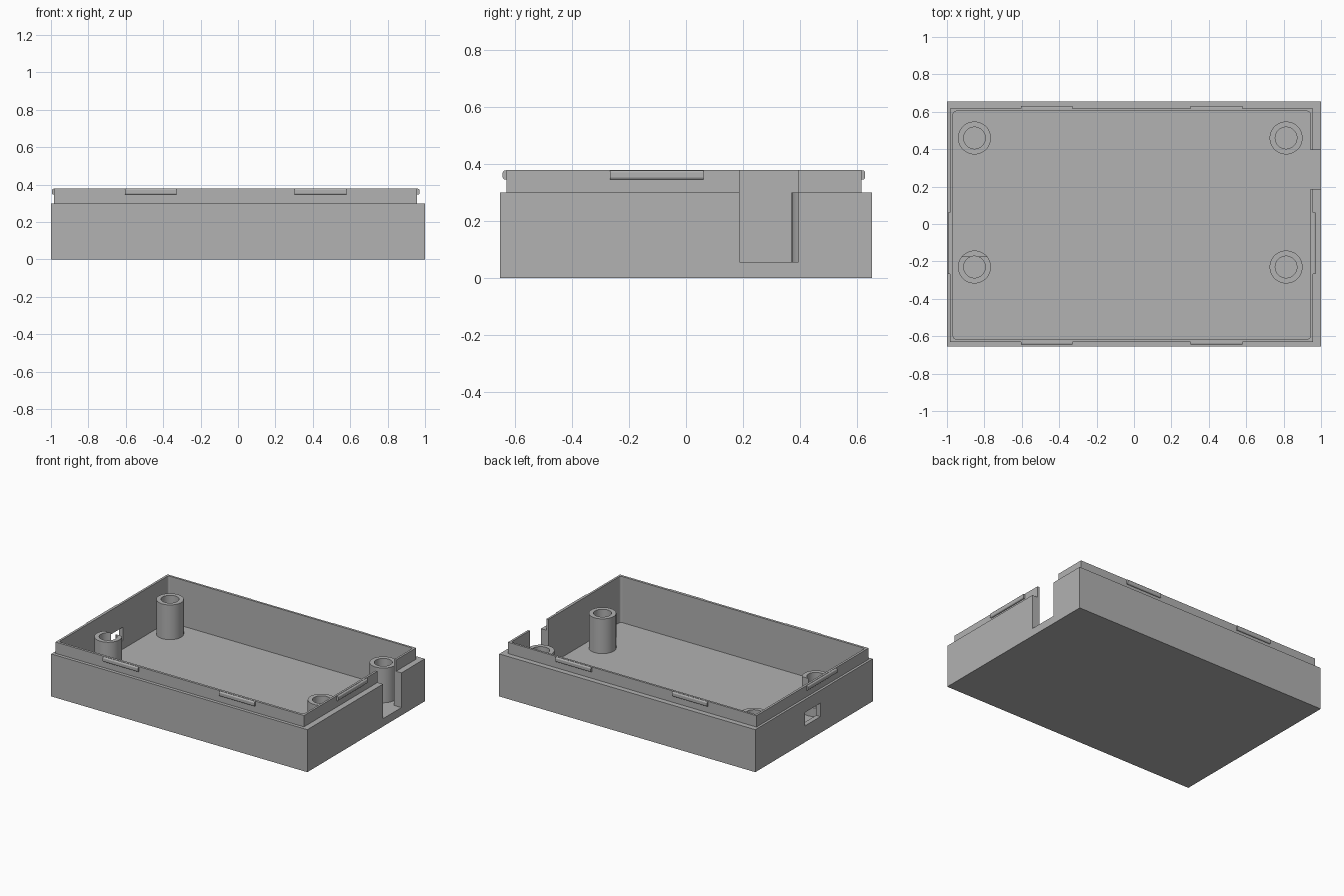
import bpy
import bmesh
from mathutils import Vector

cube = bpy.data.objects.get("Cube")
if cube:
    bpy.data.objects.remove(cube, do_unlink=True)

grey = bpy.data.materials.new("grey_plastic")
grey.use_nodes = True
colour = (0.445, 0.445, 0.445, 1)
grey.diffuse_color = colour
grey.node_tree.nodes["Principled BSDF"].inputs["Base Color"].default_value = colour


def finish(name, bm):
    bmesh.ops.recalc_face_normals(bm, faces=bm.faces)
    mesh = bpy.data.meshes.new(name)
    bm.to_mesh(mesh)
    bm.free()
    mesh.materials.append(grey)
    obj = bpy.data.objects.new(name, mesh)
    bpy.context.collection.objects.link(obj)
    return obj


def box(name, low, high, bevel=0, axis=None):
    """Box between two corners; edges along the given axis may be rounded."""
    low, high = Vector(low), Vector(high)
    bm = bmesh.new()
    bmesh.ops.create_cube(bm, size=1)
    for v in bm.verts:
        v.co = (low + high) / 2 + v.co * (high - low)
    if bevel:
        edges = [e for e in bm.edges
                 if abs((e.verts[0].co - e.verts[1].co).normalized()[axis]) > 0.9]
        bmesh.ops.bevel(bm, geom=edges, offset=bevel, segments=3,
                        profile=0.5, affect='EDGES')
    return finish(name, bm)


def cylinder(name, x, y, z0, z1, radius):
    bm = bmesh.new()
    bmesh.ops.create_cone(bm, cap_ends=True, segments=48, radius1=radius,
                          radius2=radius, depth=z1 - z0)
    bmesh.ops.translate(bm, verts=bm.verts, vec=(x, y, (z0 + z1) / 2))
    return finish(name, bm)


def combine(obj, tool, operation='DIFFERENCE'):
    mod = obj.modifiers.new("cut", 'BOOLEAN')
    mod.operation = operation
    mod.solver = 'EXACT'
    mod.object = tool
    bpy.context.view_layer.objects.active = obj
    bpy.ops.object.modifier_apply(modifier=mod.name)
    bpy.data.objects.remove(tool, do_unlink=True)


RIM, TOP, FLOOR = 0.30, 0.38, 0.055

# Tray with its raised inner lip
tray = box("tray", (-1, -0.655, 0), (1, 0.655, RIM))
combine(tray, box("lip", (-0.983, -0.632, 0.2), (0.958, 0.618, TOP)), 'UNION')
combine(tray, box("cavity", (-0.967, -0.615, FLOOR), (0.943, 0.603, 0.5), 0.015, 2))

# Cable slot on the left wall, socket window on the right wall
combine(tray, box("slot", (0.93, 0.188, FLOOR), (1.1, 0.395, 0.5)))
combine(tray, box("window", (-1.1, -0.07, 0.115), (-0.95, 0.10, 0.21)))

# Screw posts, hollow down to the floor
for side, x in (("right", -0.853), ("left", 0.813)):
    for end, y in (("front", -0.23), ("back", 0.46)):
        post = cylinder(f"{end}_{side}_post", x, y, FLOOR - 0.01, RIM, 0.088)
        combine(post, cylinder("bore", x, y, FLOOR, 0.5, 0.058))
        if (side, end) == ("right", "front"):
            # clearance beside the socket window
            combine(post, box("notch", (-0.965, -0.175, 0.115), (-0.7, 0, 0.5)))
        bpy.ops.object.select_all(action='DESELECT')
        post.select_set(True)
        bpy.context.view_layer.objects.active = post
        bpy.ops.object.shade_smooth_by_angle()

# Snap ridges around the lip
Z0, Z1 = 0.346, TOP - 0.002
for side, x0, x1 in (("right", -0.605, -0.33), ("left", 0.303, 0.58)):
    box(f"front_{side}_ridge", (x0, -0.645, Z0), (x1, -0.62, Z1), 0.008, 0)
    box(f"back_{side}_ridge", (x0, 0.608, Z0), (x1, 0.63, Z1), 0.008, 0)
box("left_ridge", (0.948, -0.268, Z0), (0.971, 0.062, Z1), 0.008, 1)
box("right_ridge", (-0.995, -0.268, Z0), (-0.972, 0.062, Z1), 0.008, 1)
